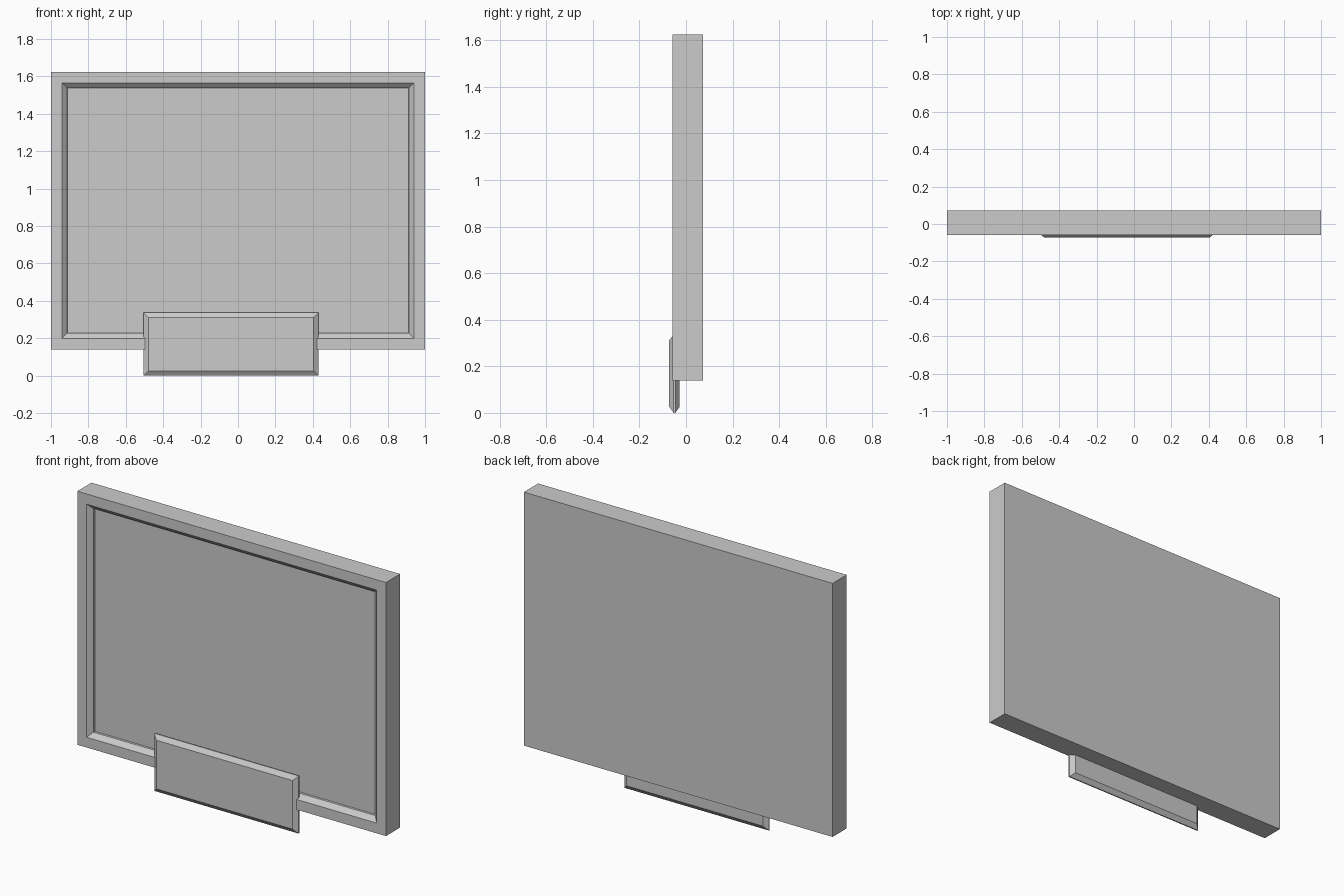
import bpy, bmesh

if "Cube" in bpy.data.objects:
    bpy.data.objects.remove(bpy.data.objects["Cube"])


def lofted_box(name, rings):
    """Loft rectangles (x0, x1, z0, z1, y) in order and cap both ends."""
    bm = bmesh.new()
    loops = [[bm.verts.new(p) for p in ((x0, y, z0), (x1, y, z0), (x1, y, z1), (x0, y, z1))]
             for x0, x1, z0, z1, y in rings]
    for a, b in zip(loops, loops[1:]):
        for i in range(4):
            j = (i + 1) % 4
            bm.faces.new((a[i], a[j], b[j], b[i]))
    bm.faces.new(loops[0])
    bm.faces.new(loops[-1])
    bmesh.ops.recalc_face_normals(bm, faces=bm.faces)
    mesh = bpy.data.meshes.new(name)
    bm.to_mesh(mesh)
    bm.free()
    obj = bpy.data.objects.new(name, mesh)
    bpy.context.collection.objects.link(obj)
    return obj


def inset(rect, d, y):
    x0, x1, z0, z1 = rect
    return (x0 + d, x1 - d, z0 + d, z1 - d, y)


# framed board: back, front rim, bevelled lip, short wall and recessed panel
board = (-1.0, 1.0, 0.14, 1.625)
lofted_box("framed_board", [
    inset(board, 0, 0.072),
    inset(board, 0, -0.059),
    inset(board, 0.06, -0.059),
    inset(board, 0.087, -0.034),
    inset(board, 0.088, -0.022),
])

# hanging name plate, chamfered on front and back
plate = (-0.505, 0.43, 0.0, 0.337)
lofted_box("name_plate", [
    inset(plate, 0.026, -0.072),
    inset(plate, 0, -0.053),
    inset(plate, 0, -0.046),
    inset(plate, 0.026, -0.027),
])
